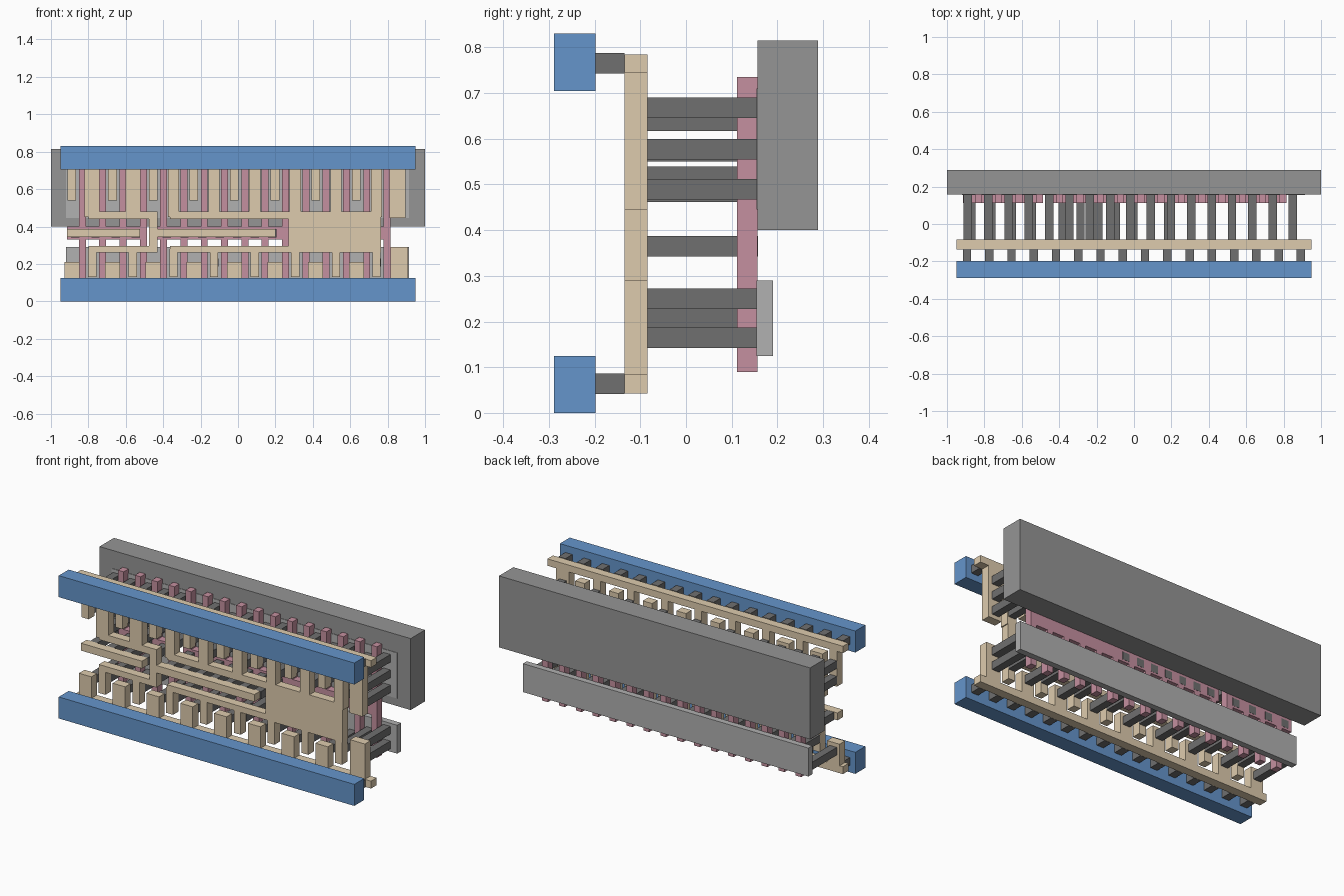
import bpy, bmesh

if "Cube" in bpy.data.objects:
    bpy.data.objects.remove(bpy.data.objects["Cube"])


def material(name, rgb):
    m = bpy.data.materials.new(name)
    m.diffuse_color = (*rgb, 1)
    m.use_nodes = True
    m.node_tree.nodes["Principled BSDF"].inputs["Base Color"].default_value = m.diffuse_color
    return m


WELL = material("mid_grey", (0.30, 0.30, 0.30))
DIFF = material("light_grey", (0.44, 0.44, 0.44))
DARK = material("dark_grey", (0.16, 0.16, 0.16))
PINK = material("pink", (0.56, 0.28, 0.35))
SAND = material("sand", (0.73, 0.60, 0.42))
BLUE = material("blue", (0.13, 0.30, 0.60))


def slab(name, rects, y0, y1, mat):
    """Union of (x0, x1, z0, z1) rectangles, extruded from y0 to y1."""
    xs = sorted({round(v, 4) for r in rects for v in r[:2]})
    zs = sorted({round(v, 4) for r in rects for v in r[2:]})
    bm = bmesh.new()
    for xa, xb in zip(xs, xs[1:]):
        for za, zb in zip(zs, zs[1:]):
            cx, cz = (xa + xb) / 2, (za + zb) / 2
            if any(r[0] < cx < r[1] and r[2] < cz < r[3] for r in rects):
                bm.faces.new([bm.verts.new((x, y0, z)) for x, z in
                              ((xa, za), (xb, za), (xb, zb), (xa, zb))])
    bmesh.ops.remove_doubles(bm, verts=bm.verts, dist=1e-5)
    bmesh.ops.dissolve_limit(bm, angle_limit=0.01, verts=bm.verts, edges=bm.edges)
    ext = bmesh.ops.extrude_face_region(bm, geom=bm.faces[:], use_keep_orig=True)
    for v in ext["geom"]:
        if isinstance(v, bmesh.types.BMVert):
            v.co.y = y1
    bmesh.ops.recalc_face_normals(bm, faces=bm.faces)
    me = bpy.data.meshes.new(name)
    bm.to_mesh(me)
    bm.free()
    me.materials.append(mat)
    bpy.context.collection.objects.link(bpy.data.objects.new(name, me))


def column(cx, width, z0, z1):
    return (cx - width / 2, cx + width / 2, z0, z1)


def plug(cx, z0):
    return column(cx, 0.045, z0, z0 + 0.045)


# Back plate and the two thin strips in front of it
slab("back_plate", [(-1, 1, 0.40, 0.815)], 0.157, 0.289, WELL)
slab("upper_strip", [(-0.92, 0.915, 0.445, 0.71)], 0.154, 0.19, DIFF)
slab("lower_strip", [(-0.92, 0.915, 0.125, 0.29)], 0.154, 0.19, DIFF)

# Pink bars, tied together in two groups by cross bars
bars = [column(-0.832 + 0.1086 * i, 0.037, 0.09, 0.735) for i in range(16)]
slab("pink_bars_left", bars[:4] + [(-0.915, bars[3][1], 0.33, 0.40)], 0.112, 0.157, PINK)
slab("pink_bars_right", bars[4:] + [(-0.433, bars[15][1], 0.33, 0.40)], 0.112, 0.157, PINK)

# Sand-coloured combs: finger positions alternate between rail and output
rail_x = [-0.888 + 0.2172 * i for i in range(9)]
out_x = [x + 0.1086 for x in rail_x[:8]]

upper = [(-0.95, 0.95, 0.745, 0.785)]
upper += [column(x, 0.046, 0.54, 0.76) for x in rail_x[:8]]
upper += [(0.81, 0.895, 0.445, 0.76)]
slab("upper_comb", upper, -0.135, -0.084, SAND)

lower = [(-0.95, 0.95, 0.042, 0.085)]
lower += [column(x, 0.08, 0.06, 0.21) for x in rail_x[:8]]
lower += [(0.815, 0.91, 0.06, 0.29)]
slab("lower_comb", lower, -0.135, -0.084, SAND)

left = [(-0.80, -0.43, 0.44, 0.48), (-0.80, -0.43, 0.26, 0.295),
        (-0.475, -0.43, 0.26, 0.48), (-0.475, 0.20, 0.345, 0.388)]
left += [column(x, 0.08, 0.45, 0.705) for x in out_x[:2]]
left += [column(x, 0.044, 0.13, 0.28) for x in out_x[:2]]
slab("left_output_comb", left, -0.135, -0.084, SAND)

right = [(-0.363, 0.765, 0.44, 0.48), (-0.363, 0.765, 0.26, 0.295),
         (0.27, 0.765, 0.26, 0.48)]
right += [column(x, 0.06, 0.45, 0.705) for x in out_x[2:]]
right += [column(x, 0.044, 0.13, 0.28) for x in out_x[2:]]
slab("right_output_comb", right, -0.135, -0.084, SAND)

slab("input_bar", [(-0.915, -0.523, 0.345, 0.388)], -0.135, -0.084, SAND)

# Dark posts joining the combs to the strips and pink bars
posts = []
for x in rail_x:
    posts += [plug(x, z) for z in (0.645, 0.555, 0.142)]
posts += [plug(rail_x[8], z) for z in (0.467, 0.227)]
for i, x in enumerate(out_x):
    posts += [plug(x, z) for z in ((0.64, 0.55, 0.462) if i < 2 else (0.617, 0.494))]
    posts.append(plug(x, 0.185))
slab("strip_posts", posts, -0.084, 0.156, DARK)

cross = [plug(-0.87 + 0.108 * i, 0.342) for i in range(4)]
cross += [plug(-0.38 + 0.094 * i, 0.342) for i in range(7)]
slab("cross_bar_posts", cross, -0.084, 0.158, DARK)

# Blue front rails and the short posts behind them
for name, z0, z1, pz in (("lower", 0.0, 0.125, 0.041), ("upper", 0.705, 0.83, 0.743)):
    slab(name + "_rail", [(-0.95, 0.95, z0, z1)], -0.289, -0.198, BLUE)
    slab(name + "_rail_posts", [plug(-0.893 + 0.119 * i, pz) for i in range(16)],
         -0.198, -0.135, DARK)
